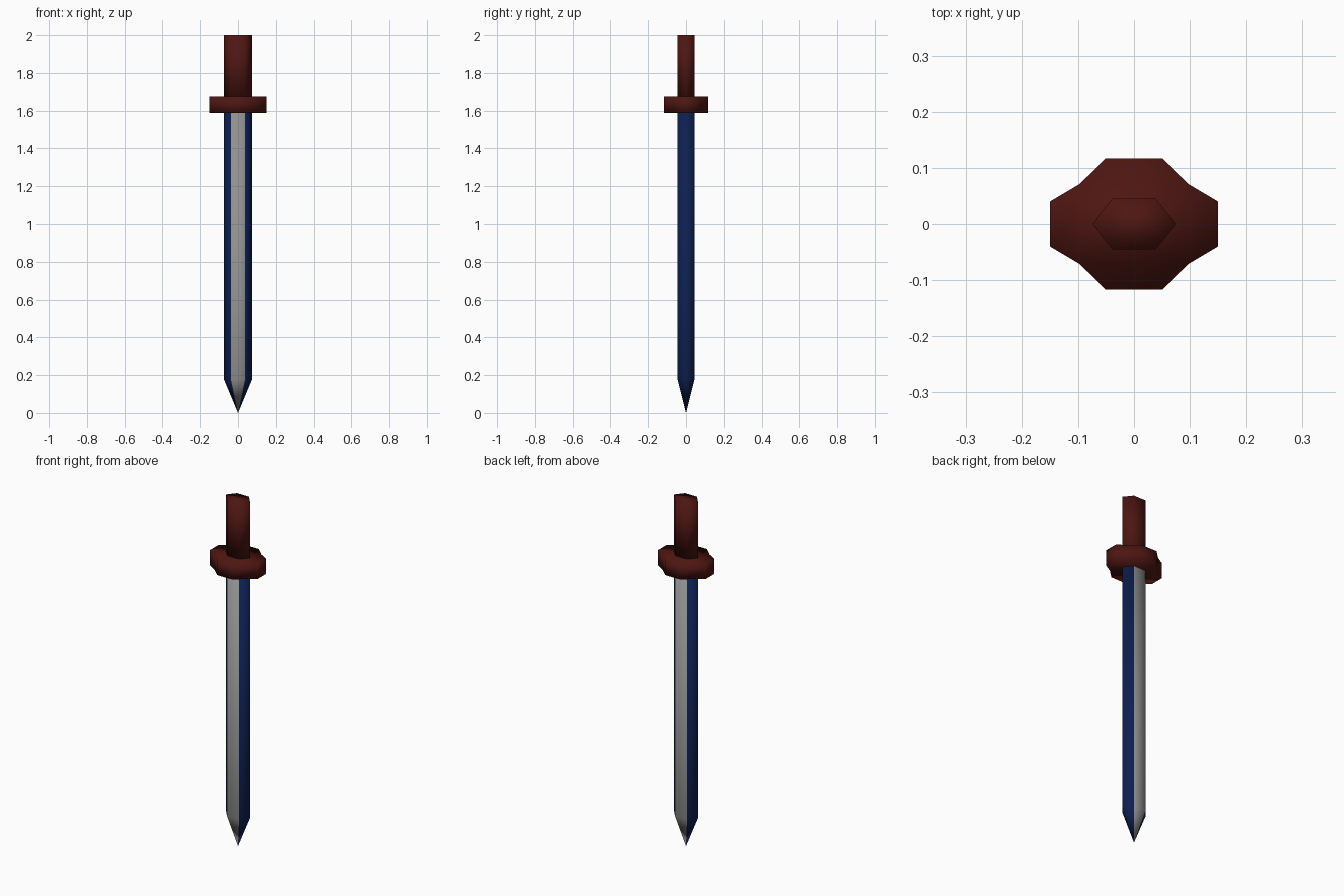
import bpy, bmesh

if "Cube" in bpy.data.objects:
    bpy.data.objects.remove(bpy.data.objects["Cube"])


def material(name, rgb):
    m = bpy.data.materials.new(name)
    m.diffuse_color = (*rgb, 1)
    m.use_nodes = True
    m.node_tree.nodes["Principled BSDF"].inputs["Base Color"].default_value = m.diffuse_color
    return m


red = material("dark_red", (0.075, 0.008, 0.006))
steel = material("steel", (0.28, 0.28, 0.28))
blue = material("dark_blue", (0.004, 0.014, 0.08))


def mirrored(quarter):
    """Full counter-clockwise outline from the +x +y corner points."""
    half = quarter + [(-x, y) for x, y in reversed(quarter) if x > 0]
    return half + [(-x, -y) for x, y in half if y > 0 or x < 0]


def prism(name, outline, z0, z1, mats, tip=None):
    bm = bmesh.new()
    low = [bm.verts.new((x, y, z0)) for x, y in outline]
    high = [bm.verts.new((x, y, z1)) for x, y in outline]
    bm.faces.new(high)
    point = bm.verts.new((0, 0, tip)) if tip is not None else None
    if point is None:
        bm.faces.new(low[::-1])
    n = len(outline)
    for i in range(n):
        j = (i + 1) % n
        faces = [bm.faces.new((low[i], low[j], high[j], high[i]))]
        if point:
            faces.append(bm.faces.new((low[j], low[i], point)))
        # broad front and back faces take the first material, bevels the last
        broad = abs(outline[i][1] - outline[j][1]) < 1e-5
        for f in faces:
            f.material_index = 0 if broad else len(mats) - 1
    for f in bm.faces:
        f.smooth = True
    bmesh.ops.recalc_face_normals(bm, faces=bm.faces)
    me = bpy.data.meshes.new(name)
    bm.to_mesh(me)
    bm.free()
    for m in mats:
        me.materials.append(m)
    ob = bpy.data.objects.new(name, me)
    bpy.context.collection.objects.link(ob)
    return ob


# six-sided section shared by blade and grip
a, b, d = 0.075, 0.038, 0.045
hexagon = [(a, 0), (b, d), (-b, d), (-a, 0), (-b, -d), (b, -d)]

# blade with pointed tip
prism("blade", hexagon, 0.18, 1.60, [steel, blue], tip=0.0)

# twelve-sided guard
guard = mirrored([(0.15, 0.04), (0.098, 0.071), (0.05, 0.117)])
prism("guard", guard, 1.588, 1.675, [red])

# grip
prism("grip", hexagon, 1.67, 2.0, [red])
